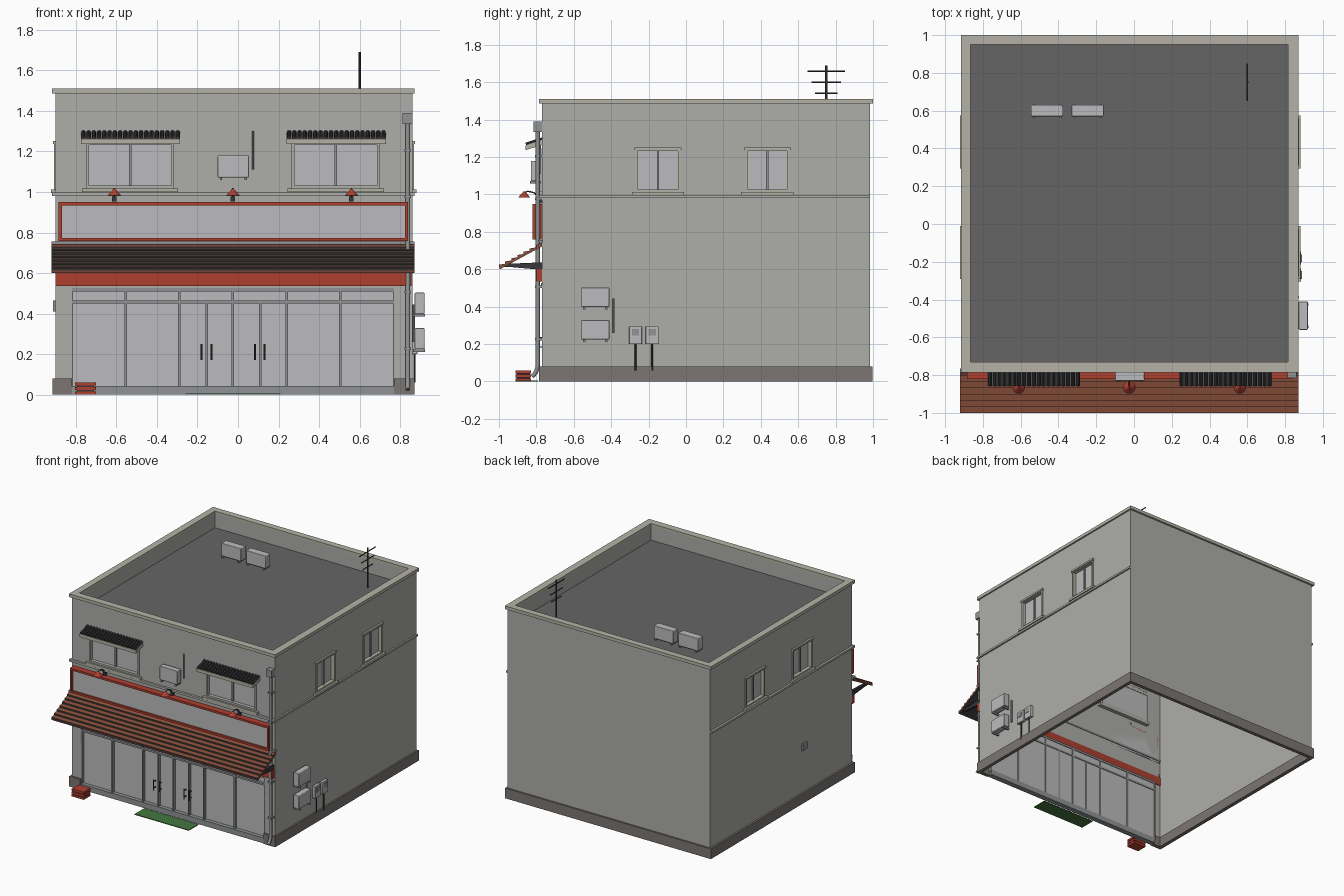
import bpy, bmesh, math
from mathutils import Vector

if "Cube" in bpy.data.objects:
    bpy.data.objects.remove(bpy.data.objects["Cube"])

MATS = {}
COL = dict(wall=(.42, .42, .40), trim=(.46, .45, .38), plinth=(.20, .18, .17), roof=(.13, .13, .13),
           red=(.42, .05, .03), tile=(.25, .08, .045), dark=(.04, .04, .045), steel=(.28, .29, .30),
           glass=(.50, .50, .51), green=(.06, .18, .05))


def mat(key):
    if key not in MATS:
        MATS[key] = bpy.data.materials.new(key)
        MATS[key].diffuse_color = (*COL[key], 1)
    return MATS[key]


def finish(name, bm, *keys):
    bmesh.ops.recalc_face_normals(bm, faces=bm.faces)
    me = bpy.data.meshes.new(name)
    bm.to_mesh(me)
    bm.free()
    ob = bpy.data.objects.new(name, me)
    bpy.context.collection.objects.link(ob)
    for k in keys:
        if k:
            me.materials.append(mat(k))
    return ob


# wall spaces: u along wall, d outward, v up
def world(u, d, v): return (u, d, v)
def front(u, d, v): return (u, -.77 - d, v)
def right(u, d, v): return (.86 + d, u, v)
def left(u, d, v): return (-.90 - d, u, v)
def back(u, d, v): return (u, .985 + d, v)


def boxes(name, key, items, sp=world, bevel=0):
    bm = bmesh.new()
    for a0, a1, b0, b1, c0, c1 in items:
        p, q = Vector(sp(a0, b0, c0)), Vector(sp(a1, b1, c1))
        vs = bmesh.ops.create_cube(bm, size=1)['verts']
        for v in vs:
            v.co = [(p[i] + q[i]) / 2 + v.co[i] * abs(q[i] - p[i]) for i in range(3)]
    ob = finish(name, bm, key)
    if bevel:
        m = ob.modifiers.new("bevel", 'BEVEL')
        m.width, m.segments = bevel, 2
    return ob


def rods(name, key, items, r=.006, sides=12, r2=None):
    bm = bmesh.new()
    for a, b in items:
        a, b = Vector(a), Vector(b)
        M = Vector((0, 0, 1)).rotation_difference(b - a).to_matrix().to_4x4()
        M.translation = (a + b) / 2
        bmesh.ops.create_cone(bm, cap_ends=True, segments=sides, radius1=r,
                              radius2=r if r2 is None else r2, depth=(b - a).length, matrix=M)
    return finish(name, bm, key)


def tube(name, key, pts, r):
    cu = bpy.data.curves.new(name, 'CURVE')
    cu.dimensions, cu.bevel_depth, cu.bevel_resolution, cu.use_fill_caps = '3D', r, 3, True
    s = cu.splines.new('POLY')
    s.points.add(len(pts) - 1)
    for p, c in zip(s.points, pts):
        p.co = (*c, 1)
    ob = bpy.data.objects.new(name, cu)
    bpy.context.collection.objects.link(ob)
    cu.materials.append(mat(key))


def prism(name, keys, prof, spans, dark_edges=()):
    """Extrude a (y, z) profile along x for each span."""
    bm = bmesh.new()
    for x0, x1 in spans:
        a, b = ([bm.verts.new((x, y, z)) for y, z in prof] for x in (x0, x1))
        bm.faces.new(a)
        bm.faces.new(b)
        n = len(prof)
        for i in range(n):
            f = bm.faces.new((a[i], a[(i + 1) % n], b[(i + 1) % n], b[i]))
            f.material_index = 1 if i in dark_edges else 0
    return finish(name, bm, *keys)


def wall(name, sp, u0, u1, holes=()):
    """Wall sheet with rectangular openings."""
    us = sorted({u0, u1, *(h[0] for h in holes), *(h[1] for h in holes)})
    vs = sorted({0, 1.49, *(h[2] for h in holes), *(h[3] for h in holes)})
    bm = bmesh.new()
    g = {(i, j): bm.verts.new(sp(u, 0, v)) for i, u in enumerate(us) for j, v in enumerate(vs)}
    for i in range(len(us) - 1):
        for j in range(len(vs) - 1):
            if not any(h[0] <= us[i] < h[1] and h[2] <= vs[j] < h[3] for h in holes):
                bm.faces.new((g[i, j], g[i + 1, j], g[i + 1, j + 1], g[i, j + 1]))
    finish(name, bm, 'wall')


def window(name, sp, u0, u1, v0, v1, key='wall'):
    """Recessed two-pane window with frame and sill."""
    t, m = .014, (u0 + u1) / 2
    boxes(name + "_frame", key, [(u0, u0 + t, -.03, .008, v0, v1), (u1 - t, u1, -.03, .008, v0, v1),
                                 (u0, u1, -.03, .008, v1 - t, v1), (u0, u1, -.03, .008, v0, v0 + t)], sp)
    boxes(name + "_center_bar", 'steel', [(m - .006, m + .006, -.025, -.01, v0, v1)], sp)
    boxes(name + "_glass", 'glass', [(u0, u1, -.03, -.02, v0, v1)], sp)
    boxes(name + "_sill", 'trim', [(u0 - .02, u1 + .02, -.03, .022, v0 - .018, v0)], sp)


# shell: walls, roof deck, parapet, plinth, string course
fw = [(-.75, -.315, 1.018, 1.245), (.265, .70, 1.018, 1.245)]
sw = [(-.27, -.03, 1.012, 1.245), (.315, .555, 1.012, 1.245)]
wall("front_wall", front, -.90, .86, fw + [(-.82, .77, 0, .525)])
wall("right_wall", right, -.77, .985, sw)
wall("left_wall", left, -.77, .985, sw)
wall("back_wall", back, -.90, .86)
boxes("roof_deck", 'roof', [(-.89, .85, -.76, .975, 1.36, 1.38)])
boxes("parapet_inner", 'wall', [(-.895, -.865, -.76, .98, 1.37, 1.49), (.815, .855, -.76, .98, 1.37, 1.49),
                                (-.87, .82, -.765, -.73, 1.37, 1.49), (-.87, .82, .95, .98, 1.37, 1.49)])
boxes("parapet_cap", 'trim', [(-.917, -.865, -.785, 1, 1.485, 1.51), (.815, .872, -.785, 1, 1.485, 1.51),
                              (-.865, .815, -.785, -.73, 1.485, 1.51), (-.865, .815, .95, 1, 1.485, 1.51)])
boxes("plinth", 'plinth', [(-.915, -.885, -.785, .998, 0, .08), (.845, .872, -.785, .998, 0, .08),
                           (-.885, .845, .97, .998, 0, .08), (-.885, -.82, -.785, -.755, 0, .08),
                           (.77, .845, -.785, -.755, 0, .08)])
boxes("string_course", 'wall', [(-.917, .872, -.787, -.77, .98, .997), (-.917, -.90, -.77, .985, .98, .995),
                                (.86, .872, -.77, .985, .98, .995)])

# upper and side windows
for i, (u0, u1, v0, v1) in enumerate(fw):
    window(f"front_window_{i}", front, u0, u1, v0, v1)
    c0, c1 = u0 - .025, u1 + .03
    prism(f"canopy_board_{i}", ['trim'], [(-.765, 1.265), (-.765, 1.293), (-.858, 1.262), (-.858, 1.237)], [(c0, c1)])
    n = 19
    xs = [c0 + .012 + k * (c1 - c0 - .024) / (n - 1) for k in range(n)]
    rods(f"canopy_tiles_{i}", 'dark', [((x, -.768, 1.294), (x, -.856, 1.266)) for x in xs], .011, 10)
for side, sp in (("right", right), ("left", left)):
    for i, h in enumerate(sw):
        window(f"{side}_window_{i}", sp, *h, key='trim')
        boxes(f"{side}_window_lintel_{i}", 'trim', [(h[0] - .006, h[1] + .006, -.02, .014, 1.238, 1.252)], sp)

# shopfront glazing, mullions, doors
xs = [-.82 + .265 * k for k in range(7)]
boxes("shop_glass", 'glass', [(-.82, .77, -.03, -.022, .03, .525)], front)
boxes("shop_mullions", 'steel', [(x - .006, x + .006, -.035, 0, .03, .525) for x in xs]
      + [(x - .006, x + .006, -.035, 0, .03, .45) for x in (-.155, .11)]
      + [(-.82, .77, -.035, 0, .45, .464), (-.82, .77, -.035, .004, .51, .527)], front)
boxes("shop_threshold", 'steel', [(-.82, .77, -.035, .008, 0, .042)], front)
rods("door_handles", 'dark', [((x, -.79, .17), (x, -.79, .25)) for x in (-.18, -.13, .085, .13)], .005, 8)
boxes("door_handle_posts", 'dark', [(x - .003, x + .003, -.79, -.765, z - .003, z + .003)
                                    for x in (-.18, -.13, .085, .13) for z in (.185, .235)])
boxes("door_mat", 'green', [(-.26, .21, -.91, -.79, 0, .006)])

# awning with stepped slats, brackets and fascia
n = 7
top = []
for k in range(n):
    y0, z0 = -1 + .23 * k / n, .612 + .122 * k / n
    top += [(y0, z0), (y0, z0 + .012)]
prof = top + [(-.77, .745), (-.77, .722), (-.995, .60)]
prism("awning", ['tile', 'dark'], prof, [(-.92, .87)], [2 * k for k in range(n)] + [2 * n, 2 * n + 1])
prism("awning_brackets", ['dark'], [(-.77, .597), (-.77, .637), (-.94, .63), (-.985, .612), (-.94, .612)],
      [(x, x + .02) for x in (-.90, -.47, -.03, .40, .83)])
boxes("awning_flashing", 'steel', [(-.92, .87, -.79, -.765, .742, .756)])
boxes("red_fascia", 'red', [(-.90, .855, -.80, -.765, .535, .602)])

# sign board
boxes("sign_panel", 'glass', [(-.875, .83, -.805, -.77, .765, .94)])
boxes("sign_frame", 'red', [(-.885, .84, -.82, -.77, .934, .95), (-.885, .84, -.82, -.77, .758, .774),
                            (-.885, -.869, -.82, -.77, .758, .95), (.824, .84, -.82, -.77, .758, .95)])

# gooseneck lamps
for i, x in enumerate((-.61, -.025, .56)):
    rods(f"lamp_shade_{i}", 'red', [((x, -.865, .983), (x, -.865, 1.016))], .033, 20, .004)
    tube(f"lamp_arm_{i}", 'dark', [(x, -.865, 1.01), (x, -.845, 1.017), (x, -.815, 1.01), (x, -.79, .99), (x, -.78, .965)], .004)
    boxes(f"lamp_mount_{i}", 'dark', [(x - .011, x + .011, -.788, -.77, .952, .978)])


# outdoor cooling units
def cooler(name, sp, u0, u1, d0, d1, v0, v1):
    boxes(name, 'glass', [(u0, u1, d0, d1, v0, v1)], sp, .004)
    boxes(name + "_feet", 'steel', [(u, u + .012, d0 - .008, d1 + .004, v0 - .013, v0)
                                    for u in (u0 + .01, u1 - .022)], sp)


cooler("front_cooler", front, -.10, .055, .015, .06, 1.072, 1.18)
rods("front_cooler_pipe", 'steel', [((.074, -.78, 1.11), (.074, -.78, 1.30))])
cooler("side_cooler_high", right, -.56, -.41, .012, .06, .398, .503)
cooler("side_cooler_low", right, -.56, -.41, .012, .06, .224, .328)
rods("side_cooler_pipe", 'steel', [((.868, -.387, .26), (.868, -.387, .445))])
cooler("roof_cooler_a", world, -.545, -.375, .57, .63, 1.39, 1.49)
cooler("roof_cooler_b", world, -.33, -.16, .57, .63, 1.39, 1.49)

# meters and wall vent
boxes("meter_boxes", 'glass', [(u, u + .07, 0, .025, .20, .295) for u in (-.305, -.216)], right, .003)
boxes("meter_dials", 'steel', [(u + .015, u + .055, .024, .029, .245, .28) for u in (-.305, -.216)], right)
rods("meter_pipes", 'dark', [((.87, y, .06), (.87, y, .20)) for y in (-.27, -.181)], .005)
boxes("left_vent", 'steel', [(-.20, -.145, 0, .014, .41, .465)], left)

# downpipe with hopper
tube("downpipe", 'steel', [(.838, -.793, 1.35), (.838, -.793, .08), (.838, -.802, .05), (.838, -.822, .025)], .012)
boxes("downpipe_hopper", 'steel', [(.813, .86, -.815, -.77, 1.335, 1.39)])
boxes("downpipe_clips", 'steel', [(.822, .854, -.807, -.77, z, z + .012) for z in (.22, .50, .97, 1.2)])

# slatted crate
boxes("crate_core", 'dark', [(-.795, -.71, -.905, -.835, .004, .05)])
boxes("crate_slats", 'red', [(-.805, -.70, -.912, -.828, z, z + .016) for z in (0, .022, .044)])

# antenna
rods("antenna_mast", 'dark', [((.60, .75, 1.375), (.60, .75, 1.69))], .006)
rods("antenna_rods", 'dark', [((.60, .75 - h, z), (.60, .75 + h, z))
                              for z, h in ((1.66, .10), (1.60, .078), (1.54, .06))], .004, 8)

# smooth the round parts, keep edges sharp
for o in bpy.context.scene.objects:
    if o.type == 'MESH':
        o.select_set(True)
        bpy.context.view_layer.objects.active = o
bpy.ops.object.shade_smooth_by_angle()

for m in bpy.data.materials:
    if m.users and not m.is_grease_pencil:
        m.use_nodes = True
        m.node_tree.nodes["Principled BSDF"].inputs["Base Color"].default_value = m.diffuse_color
